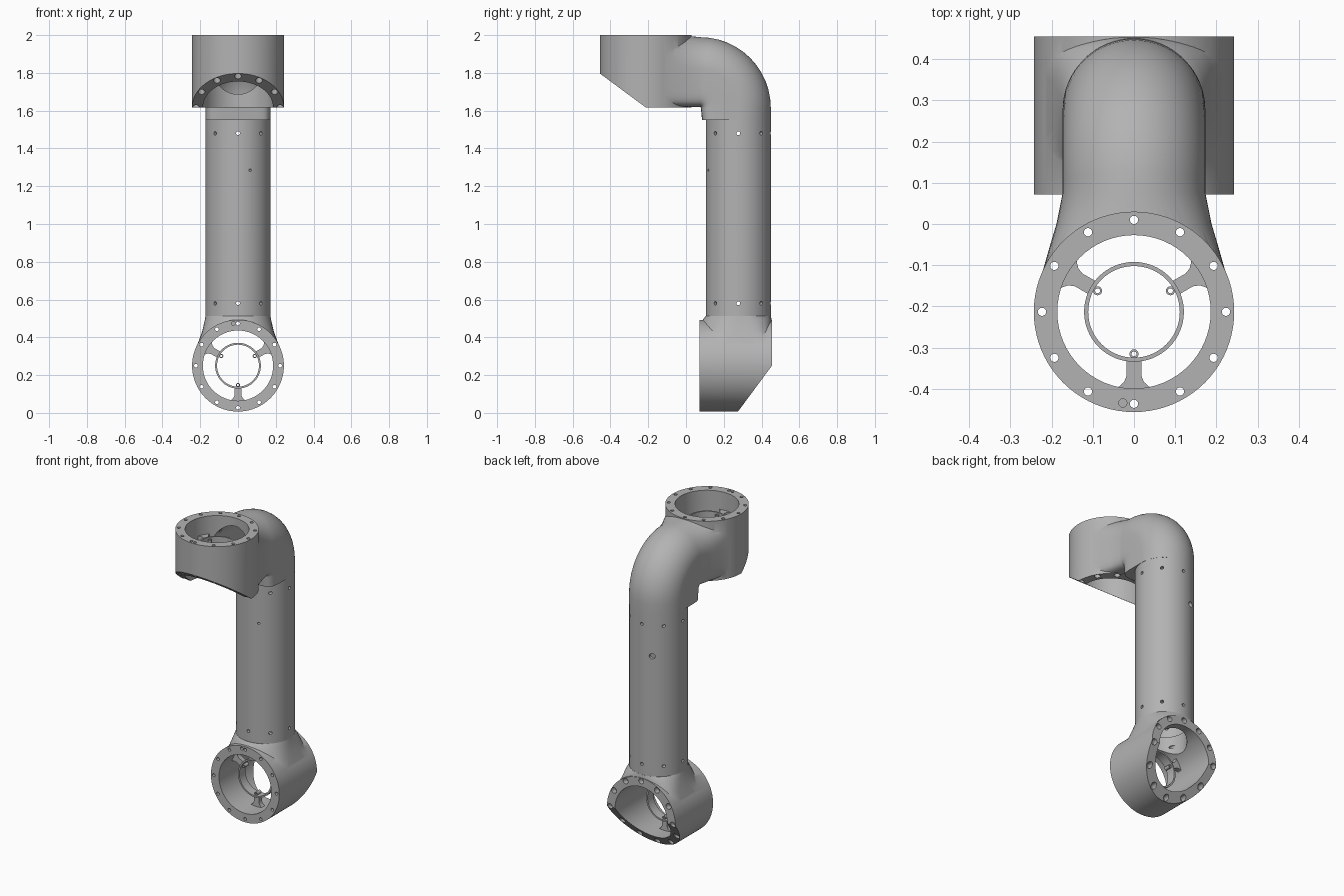
import bpy, bmesh
from math import sin, cos, pi, radians, copysign, atan2
from mathutils import Matrix, Vector

cube = bpy.data.objects.get("Cube")
if cube:
    bpy.data.objects.remove(cube)

GREY = (0.45, 0.45, 0.45, 1)
metal = bpy.data.materials.new("grey_metal")
metal.use_nodes = True
metal.diffuse_color = GREY
metal.node_tree.nodes["Principled BSDF"].inputs["Base Color"].default_value = GREY

TUBE_Y, TUBE_R, CHANNEL_R = 0.277, 0.172, 0.13
JOINT_R, BORE_R, DEPTH, SLOPE = 0.243, 0.186, 0.383, 0.74


def loft(bm, rings, closed=False):
    """Skin a list of equal-length point rings, capped unless closed."""
    rows = [[bm.verts.new(p) for p in ring] for ring in rings]
    n = len(rows[0])
    pairs = list(zip(rows, rows[1:])) + ([(rows[-1], rows[0])] if closed else [])
    for a, b in pairs:
        for i in range(n):
            j = (i + 1) % n
            bm.faces.new((a[i], a[j], b[j], b[i]))
    if not closed:
        bm.faces.new(rows[0][::-1])
        bm.faces.new(rows[-1])


def circle(r, z, n=64, x=0, y=0):
    return [(x + r * cos(2 * pi * i / n), y + r * sin(2 * pi * i / n), z) for i in range(n)]


def rod(bm, r, z0, z1, x=0, y=0, n=16):
    loft(bm, [circle(r, z0, n, x, y), circle(r, z1, n, x, y)])


def ring(bm, ro, ri, z0, z1, x=0, y=0, n=64):
    loft(bm, [circle(r, z, n, x, y) for r, z in ((ro, z0), (ro, z1), (ri, z1), (ri, z0))], True)


def prism(bm, points, offset):
    loft(bm, [points, [Vector(p) + Vector(offset) for p in points]])


def finish(bm, name, matrix=Matrix()):
    bmesh.ops.recalc_face_normals(bm, faces=bm.faces)
    bm.transform(matrix)
    mesh = bpy.data.meshes.new(name)
    bm.to_mesh(mesh)
    bm.free()
    mesh.materials.append(metal)
    obj = bpy.data.objects.new(name, mesh)
    bpy.context.collection.objects.link(obj)
    return obj


def activate(obj):
    bpy.ops.object.select_all(action='DESELECT')
    obj.select_set(True)
    bpy.context.view_layer.objects.active = obj


def boolean(obj, other, operation='DIFFERENCE'):
    activate(obj)
    mod = obj.modifiers.new("bool", 'BOOLEAN')
    mod.operation, mod.object, mod.solver = operation, other, 'EXACT'
    mod.use_self = True
    bpy.ops.object.modifier_apply(modifier=mod.name)
    bpy.data.objects.remove(other)


def smooth(obj):
    activate(obj)
    bpy.ops.object.shade_smooth_by_angle(angle=radians(32))


def section(cy, cz, t, w, l_in, l_out, n_in=2, n_out=2, count=64):
    """Rounded section in the plane of x and the direction t in yz."""
    points = []
    for i in range(count):
        c, s = cos(2 * pi * i / count), sin(2 * pi * i / count)
        n, length = (n_out, l_out) if s > 0 else (n_in, l_in)
        x = w * copysign(abs(c) ** (2 / n), c)
        v = length * copysign(abs(s) ** (2 / n), s)
        points.append((x, cy + v * cos(t), cz + v * sin(t)))
    return points


def joint(name, matrix, neck, channel, extra_hole):
    # Body with its face at local z = 0 and the neck towards local +y
    bm = bmesh.new()
    rod(bm, JOINT_R, -DEPTH, 0, n=80)
    body = finish(bm, name, matrix)
    boolean(body, neck, 'UNION')

    # Slanted end
    bm = bmesh.new()
    prism(bm, [(-0.4, y, z) for y, z in
               ((-0.3, -DEPTH + 0.3 * SLOPE), (0.05, -DEPTH - 0.05 * SLOPE), (-0.3, -0.6))], (0.8, 0, 0))
    boolean(body, finish(bm, "slant_cutter", matrix))

    # Main bore and cable channel
    bm = bmesh.new()
    rod(bm, BORE_R, -0.6, 0.1, n=64)
    boolean(body, finish(bm, "bore_cutter", matrix))
    boolean(body, channel)

    # Bolt circle, with wider recesses on the far end
    holes, recesses = bmesh.new(), bmesh.new()
    for k in range(12):
        x, y = 0.223 * cos(k * pi / 6), 0.223 * sin(k * pi / 6)
        end = -DEPTH - SLOPE * min(y, 0)
        rod(holes, 0.01, -0.6, 0.1, x, y)
        rod(recesses, 0.018, end - 0.05, end + 0.035, x, y)
    rod(holes, 0.01, -0.03, 0.1, *extra_hole)
    boolean(body, finish(holes, "bolt_cutter", matrix))
    boolean(body, finish(recesses, "recess_cutter", matrix))
    smooth(body)

    # Inner hub ring with three flared spokes and screw bosses
    bm = bmesh.new()
    ring(bm, 0.121, 0.111, -0.16, -0.10)
    for angle in (30, 150, 270):
        a = radians(angle)
        spin = Matrix.Rotation(a, 4, 'Z')
        half = [(0.118, 0.018), (0.155, 0.018), (0.17, 0.024), (0.181, 0.036), (0.19, 0.055)]
        outline = [(r, -w) for r, w in half] + [(r, w) for r, w in half[::-1]]
        prism(bm, [spin @ Vector((r, w, -0.145)) for r, w in outline], (0, 0, 0.03))
        ring(bm, 0.011, 0.006, -0.15, -0.11, 0.102 * cos(a), 0.102 * sin(a), 16)
    smooth(finish(bm, name + "_hub", matrix))


# Elbow: round outside, squared inside, bending forward and widening to the head
py, pz, reach = 0.075, 1.615, 0.202
bends = [radians(7.5 * i) for i in range(13)]
rings = [section(TUBE_Y, 1.55, 0, 0.173, 0.192, TUBE_R, 7)]
rings += [section(py + reach * cos(t), pz + reach * sin(t), t, 0.173, 0.198, TUBE_R, 7) for t in bends]
for y, w, top, n in ((0.0, 0.188, 0.180, 2.3), (-0.06, 0.206, 0.182, 3),
                     (-0.12, 0.223, 0.182, 5), (-0.17, 0.231, 0.182, 8)):
    rings.append(section(y, 1.817, pi / 2, w, 0.197, top, 8, n))
bm = bmesh.new()
loft(bm, rings)
elbow = finish(bm, "elbow")

# Channel inside the elbow
c = CHANNEL_R
rings = [section(TUBE_Y, 1.5, 0, c, c, c)]
rings += [section(py + reach * cos(t), pz + reach * sin(t), t, c, c, c) for t in bends]
rings.append(section(-0.15, 1.817, pi / 2, c, c, c))
bm = bmesh.new()
loft(bm, rings)
elbow_channel = finish(bm, "elbow_channel")
joint("upper_joint", Matrix.Translation((0, -0.213, 2)), elbow, elbow_channel, (-0.027, -0.221))

# Lower neck flaring from the tube into the joint
bm = bmesh.new()
loft(bm, [section(TUBE_Y, z, 0, w, l_in, l_out, n_in, n_out) for z, w, l_in, l_out, n_in, n_out in (
    (0.513, 0.172, 0.173, 0.173, 2, 2), (0.49, 0.176, 0.19, 0.176, 2.1, 2.6),
    (0.43, 0.19, 0.204, 0.176, 2.6, 4), (0.37, 0.212, 0.205, 0.175, 4, 6),
    (0.3, 0.235, 0.205, 0.175, 8, 8))])
neck = finish(bm, "lower_neck")
bm = bmesh.new()
rod(bm, CHANNEL_R, 0.27, 0.6, 0, TUBE_Y, 64)
neck_channel = finish(bm, "neck_channel")
turn = Matrix.Translation((0, 0.072, 0.25)) @ Matrix.Rotation(pi / 2, 4, 'X')
joint("lower_joint", turn, neck, neck_channel, (-0.024, 0.224))

# Straight tube with two rows of screw holes and one cross drilling
bm = bmesh.new()
ring(bm, TUBE_R, 0.145, 0.513, 1.55, 0, TUBE_Y, 64)
tube = finish(bm, "tube")
bm = bmesh.new()
side = atan2(-0.16, 0.065)
drills = [(k * pi / 4, z, 0.01) for k in range(8) for z in (0.58, 1.48)]
drills += [(side, 1.285, 0.007), (side + pi, 1.285, 0.018)]
for angle, z, r in drills:
    place = (Matrix.Translation((0, TUBE_Y, z)) @ Matrix.Rotation(angle, 4, 'Z')
             @ Matrix.Rotation(pi / 2, 4, 'Y'))
    loft(bm, [[place @ Vector(p) for p in circle(r, d, 16)] for d in (0.12, 0.2)])
boolean(tube, finish(bm, "drill_cutter"))
smooth(tube)
